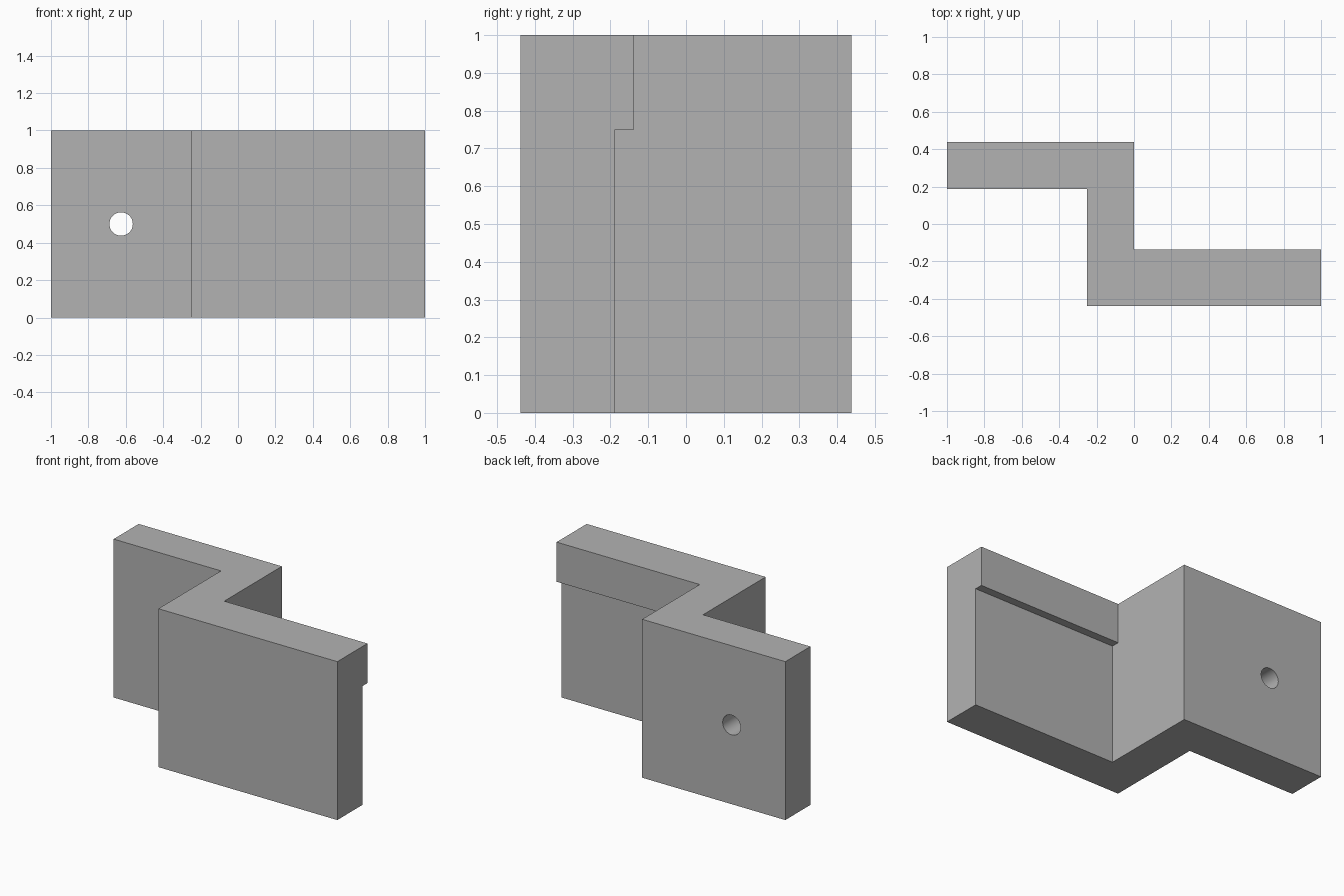
import bpy
import bmesh
from math import pi, radians

cube = bpy.data.objects.get("Cube")
if cube:
    bpy.data.objects.remove(cube, do_unlink=True)

# Single plain grey
grey = bpy.data.materials.new("plain grey")
grey.use_nodes = True
colour = (0.45, 0.45, 0.45, 1)
grey.diffuse_color = colour
grey.node_tree.nodes["Principled BSDF"].inputs["Base Color"].default_value = colour

HEIGHT = 1.0
FRONT, BACK = -0.4375, 0.4375
WALL = 0.25
LIP = 0.05


def cut(target, cutter):
    """Subtract the cutter from the target and discard it."""
    mod = target.modifiers.new("cut", "BOOLEAN")
    mod.operation = "DIFFERENCE"
    mod.solver = "EXACT"
    mod.object = cutter
    cutter.hide_render = True
    bpy.ops.object.select_all(action="DESELECT")
    bpy.context.view_layer.objects.active = target
    target.select_set(True)
    bpy.ops.object.modifier_apply(modifier=mod.name)
    bpy.data.objects.remove(cutter, do_unlink=True)


# Z-shaped bracket: plan profile extruded upward
lip_back = FRONT + WALL + LIP
profile = [(-1, BACK), (-1, BACK - WALL), (-WALL, BACK - WALL), (-WALL, FRONT),
           (1, FRONT), (1, lip_back), (0, lip_back), (0, BACK)]
bm = bmesh.new()
base = bm.faces.new([bm.verts.new((x, y, 0)) for x, y in profile])
top = bmesh.ops.extrude_face_region(bm, geom=[base])
bmesh.ops.translate(bm, vec=(0, 0, HEIGHT),
                    verts=[v for v in top["geom"] if isinstance(v, bmesh.types.BMVert)])
bmesh.ops.recalc_face_normals(bm, faces=bm.faces)
mesh = bpy.data.meshes.new("z_bracket")
bm.to_mesh(mesh)
bm.free()
bracket = bpy.data.objects.new("z_bracket", mesh)
bpy.context.collection.objects.link(bracket)
mesh.materials.append(grey)

# Recess under the lip on the back of the front arm
bpy.ops.mesh.primitive_cube_add(size=1, location=(0.75, FRONT + WALL + 0.25, 0.25))
recess = bpy.context.object
recess.name = "recess_cutter"
recess.scale = (1.5, 0.5, 1)
recess.data.materials.append(grey)
cut(bracket, recess)

# Screw hole through the rear arm
bpy.ops.mesh.primitive_cylinder_add(vertices=48, radius=0.0625, depth=0.6,
                                    location=(-0.625, BACK - WALL / 2, HEIGHT / 2),
                                    rotation=(pi / 2, 0, 0))
hole = bpy.context.object
hole.name = "hole_cutter"
hole.data.materials.append(grey)
cut(bracket, hole)

bpy.ops.object.shade_smooth_by_angle(angle=radians(30))
